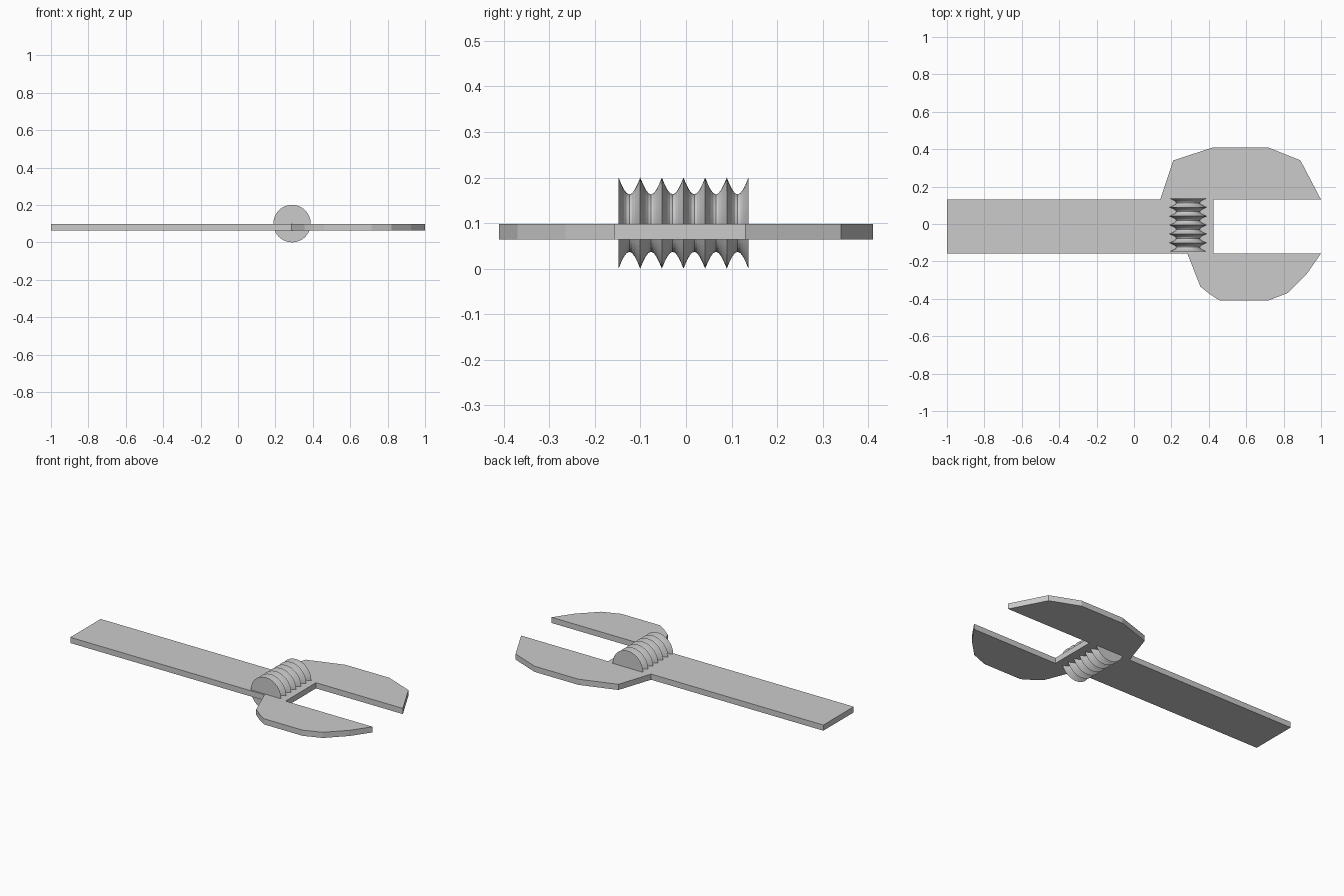
import bpy, bmesh
from math import sin, cos, pi, tau

if "Cube" in bpy.data.objects:
    bpy.data.objects.remove(bpy.data.objects["Cube"])


def make_object(name, bm):
    bmesh.ops.recalc_face_normals(bm, faces=bm.faces[:])
    mesh = bpy.data.meshes.new(name)
    bm.to_mesh(mesh)
    bm.free()
    obj = bpy.data.objects.new(name, mesh)
    bpy.context.collection.objects.link(obj)
    return obj


# Flat wrench body: handle, upper jaw, lower jaw
outline = [(-1, 0.13), (0.14, 0.13), (0.21, 0.34), (0.425, 0.41), (0.715, 0.41),
           (0.89, 0.34), (1, 0.13), (0.425, 0.13), (0.425, -0.157), (1, -0.157),
           (0.925, -0.265), (0.82, -0.37), (0.715, -0.41), (0.46, -0.41),
           (0.405, -0.375), (0.355, -0.335), (0.285, -0.157), (-1, -0.157)]
Z0, Z1 = 0.064, 0.098
bm = bmesh.new()
face = bm.faces.new([bm.verts.new((x, y, Z0)) for x, y in outline])
ext = bmesh.ops.extrude_face_region(bm, geom=[face])
bmesh.ops.translate(bm, vec=(0, 0, Z1 - Z0),
                    verts=[v for v in ext["geom"] if isinstance(v, bmesh.types.BMVert)])
make_object("wrench_body", bm)

# Adjusting screw: sharp crests with scooped valleys, edges twisted along y
CX, CZ, R, R_MIN = 0.289, 0.1, 0.1, 0.063
Y0, Y1, RIDGES, STEPS, SIDES = -0.148, 0.137, 6, 8, 48
bm = bmesh.new()
rings = []
for i in range(RIDGES * STEPS + 1):
    t = i / (RIDGES * STEPS)
    r = R - (R - R_MIN) * sin(pi * (i % STEPS) / STEPS)
    y = Y0 + (Y1 - Y0) * t
    rings.append([bm.verts.new((CX + r * cos(a), y, CZ + r * sin(a)))
                  for a in (tau * k / SIDES + t * pi for k in range(SIDES))])
for a, b in zip(rings, rings[1:]):
    for k in range(SIDES):
        n = (k + 1) % SIDES
        bm.faces.new((a[k], a[n], b[n], b[k]))
bm.faces.new(rings[0])
bm.faces.new(rings[-1])
make_object("adjusting_screw", bm)
